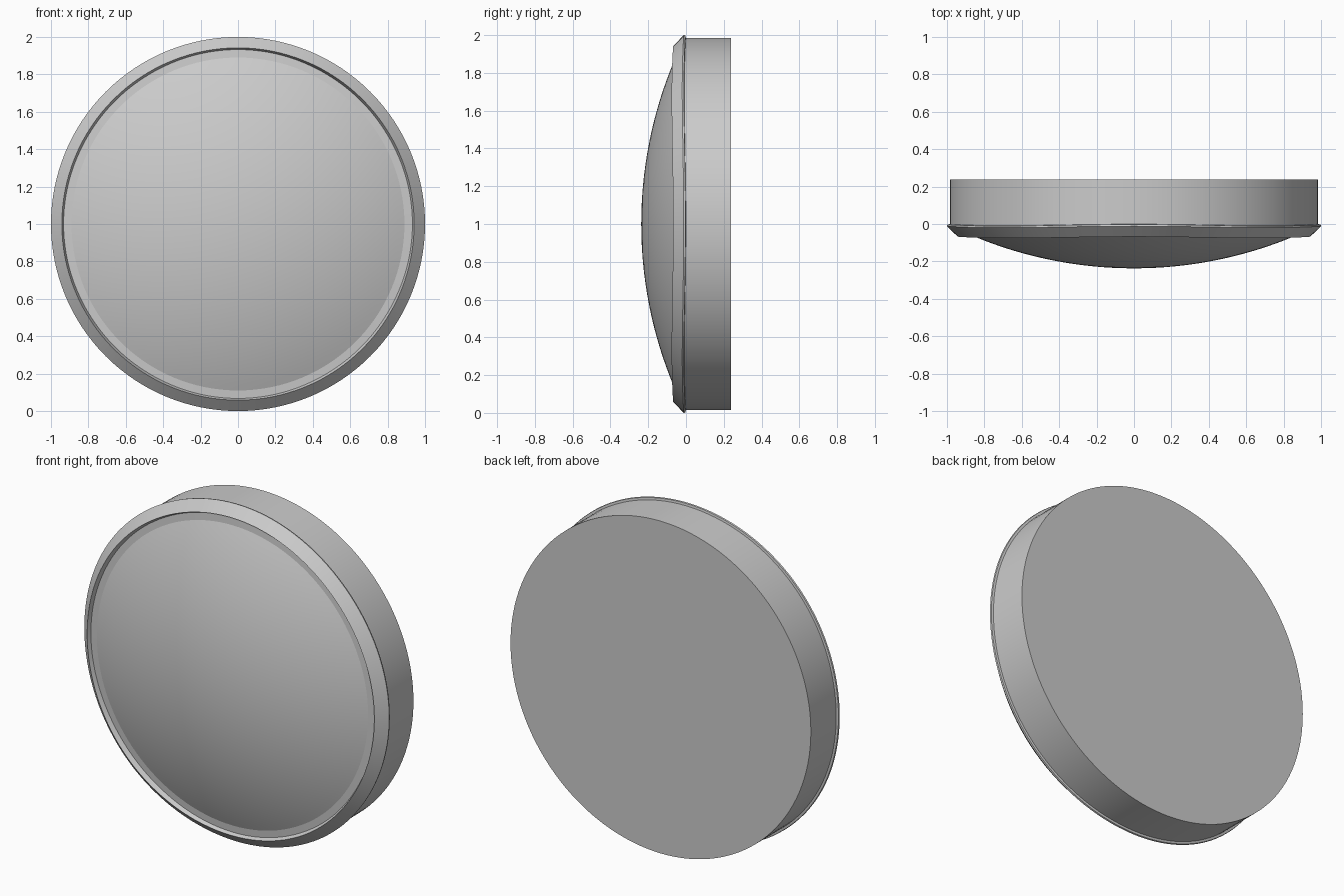
import bpy, bmesh, math

if "Cube" in bpy.data.objects:
    bpy.data.objects.remove(bpy.data.objects["Cube"])

SEGMENTS = 128


def lathe(name, profile, ripple=0.0, angle=20):
    """Turn a (radius, y) profile around the y axis, centred at z = 1."""
    bm = bmesh.new()
    rings = []
    for r, y in profile:
        if r == 0:
            rings.append([bm.verts.new((0, y, 1))] * SEGMENTS)
            continue
        ring = []
        for i in range(SEGMENTS):
            a = 2 * math.pi * i / SEGMENTS
            dy = -ripple * (1 - math.cos(4 * a))
            ring.append(bm.verts.new((r * math.cos(a), y + dy, 1 + r * math.sin(a))))
        rings.append(ring)
    for a, b in zip(rings, rings[1:]):
        for i in range(SEGMENTS):
            j = (i + 1) % SEGMENTS
            corners = list(dict.fromkeys((a[i], a[j], b[j], b[i])))
            bm.faces.new(corners)
    bmesh.ops.recalc_face_normals(bm, faces=bm.faces)
    mesh = bpy.data.meshes.new(name)
    bm.to_mesh(mesh)
    bm.free()
    obj = bpy.data.objects.new(name, mesh)
    bpy.context.collection.objects.link(obj)
    bpy.ops.object.select_all(action='DESELECT')
    obj.select_set(True)
    bpy.context.view_layer.objects.active = obj
    bpy.ops.object.shade_smooth_by_angle(angle=math.radians(angle))
    return obj


# Drum-shaped housing with a flat back, closed in front behind the lens
lathe("housing", [(0, 0.237), (0.985, 0.237), (0.985, -0.02), (0.92, -0.04), (0, -0.04)])

# Chamfered bezel with a narrow inner wall
lathe("bezel", [(0.98, 0.0), (0.998, -0.003), (1.0, -0.012), (0.942, -0.068),
                (0.93, -0.04), (0.93, -0.02), (0.98, 0.0)], ripple=0.004)

# Flat seat ring around the lens
lathe("lens_seat", [(0.935, -0.046), (0.885, -0.05)])

# Shallow domed lens, a spherical cap
FRONT, RADIUS, EDGE = -0.237, 2.23, 0.89
dome = []
for k in range(25):
    r = EDGE * (1 - k / 24)
    dome.append((r, FRONT + RADIUS - math.sqrt(RADIUS**2 - r * r)))
lens = lathe("lens", dome)

# Make the open front surfaces face forward (-y)
for name in ("lens", "lens_seat"):
    mesh = bpy.data.objects[name].data
    if mesh.polygons[0].normal.y > 0:
        mesh.flip_normals()
